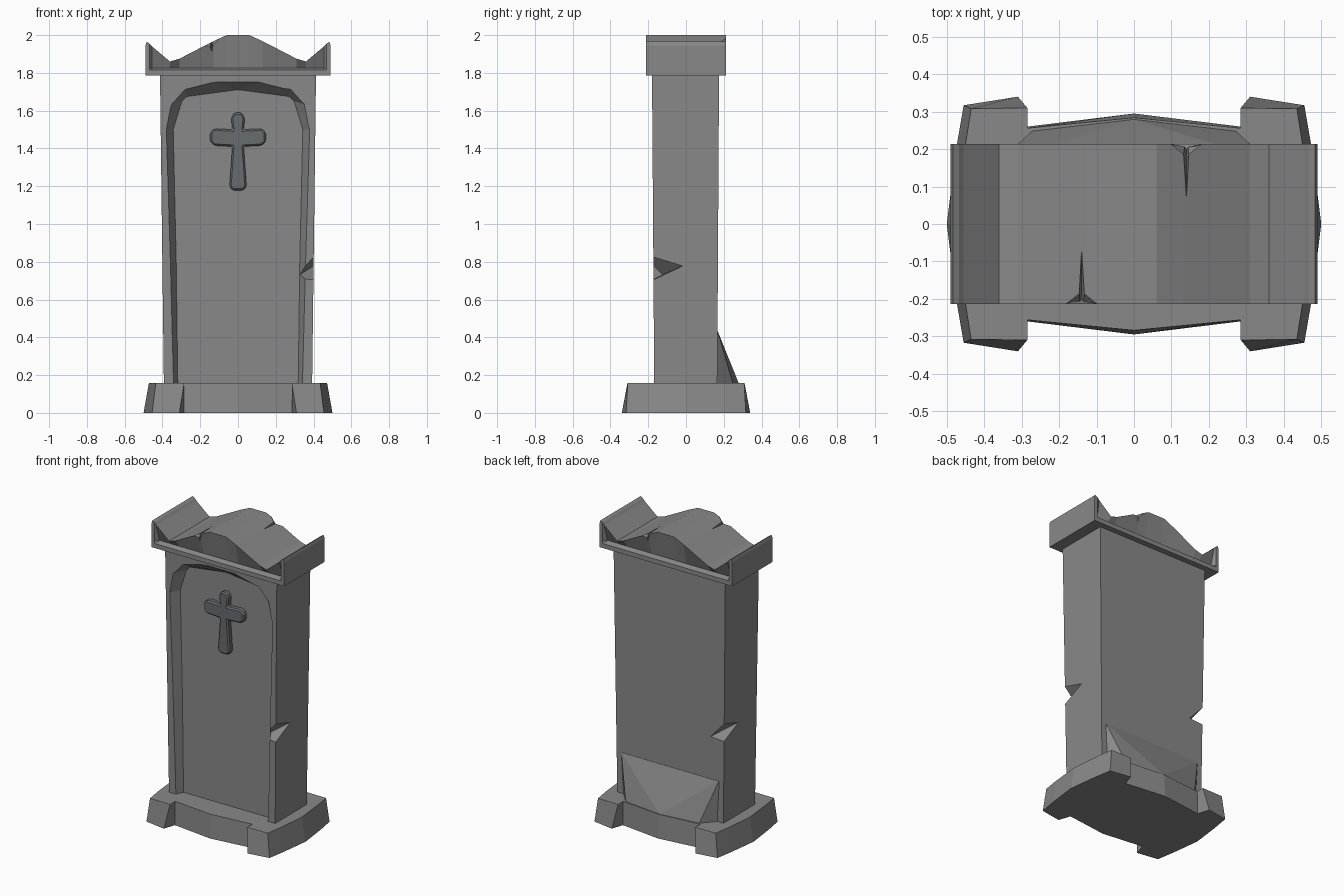
import bpy, bmesh

if "Cube" in bpy.data.objects:
    bpy.data.objects.remove(bpy.data.objects["Cube"])


def material(name, rgb):
    m = bpy.data.materials.new(name)
    m.diffuse_color = (*rgb, 1)
    m.use_nodes = True
    m.node_tree.nodes["Principled BSDF"].inputs["Base Color"].default_value = m.diffuse_color
    return m


stone = material("dark_stone", (.25, .25, .25))
iron = material("dark_metal", (.14, .15, .16))


def finish(name, bm, mat=stone):
    bmesh.ops.remove_doubles(bm, verts=bm.verts, dist=1e-5)
    bmesh.ops.recalc_face_normals(bm, faces=bm.faces)
    me = bpy.data.meshes.new(name)
    bm.to_mesh(me)
    bm.free()
    me.materials.append(mat)
    ob = bpy.data.objects.new(name, me)
    bpy.context.collection.objects.link(ob)
    return ob


def loft(name, rings, mat=stone):
    """Skin equal-length closed rings and cap both ends."""
    bm = bmesh.new()
    rows = [[bm.verts.new(p) for p in r] for r in rings]
    n = len(rows[0])
    for a, b in zip(rows, rows[1:]):
        for i in range(n):
            j = (i + 1) % n
            bm.faces.new((a[i], a[j], b[j], b[i]))
    bm.faces.new(rows[0])
    bm.faces.new(rows[-1])
    return finish(name, bm, mat)


def hull(name, pts, turn=False):
    """Convex solid; turn rotates it half way round the vertical axis."""
    bm = bmesh.new()
    for p in pts:
        bm.verts.new((-p[0], -p[1], p[2]) if turn else p)
    bmesh.ops.convex_hull(bm, input=bm.verts)
    return finish(name, bm)


def bake(ob):
    dg = bpy.context.evaluated_depsgraph_get()
    me = bpy.data.meshes.new_from_object(ob.evaluated_get(dg))
    ob.modifiers.clear()
    ob.data = me


def cut(ob, cutter):
    m = ob.modifiers.new("cut", "BOOLEAN")
    m.operation, m.solver, m.object = "DIFFERENCE", "EXACT", cutter
    bake(ob)
    bpy.data.objects.remove(cutter)


def mirror_x(half):
    """Close an open half outline across x = 0 (points on the axis are kept once)."""
    return half + [(-x, y) for x, y in reversed(half) if x > 1e-6]


# Base: plinth with four projecting corner blocks, tapering upwards
def base_ring(quarter, z):
    right = quarter + [(x, -y) for x, y in reversed(quarter) if y < -1e-6]
    return [(x, y, z) for x, y in mirror_x(right)]


loft("base", [
    base_ring([(0, -.295), (.285, -.26), (.31, -.34), (.455, -.317), (.475, -.2), (.5, 0)], 0),
    base_ring([(0, -.284), (.285, -.256), (.285, -.31), (.435, -.308), (.452, -.2), (.472, 0)], .157)])


# Body: slab that widens slightly towards the top
def rect(x, y0, y1, z):
    return [(-x, y0, z), (x, y0, z), (x, y1, z), (-x, y1, z)]


body = loft("body", [rect(.392, -.168, .165, .12), rect(.413, -.18, .175, 1.79)])

# Arched front recess with sloping walls
outer = mirror_x([(.35, .1), (.368, .8), (.387, 1.5), (.362, 1.63), (.28, 1.72), (.12, 1.76)])
inner = mirror_x([(.318, .1), (.327, .8), (.343, 1.5), (.297, 1.65), (.27, 1.675), (.0, 1.71)])
cut(body, loft("recess_cutter", [[(x, -.19, z) for x, z in outer],
                                 [(x, -.12, z) for x, z in inner[:5] + [(.01, 1.71), (-.01, 1.71)]
                                  + inner[6:]]]))

# Broken notches on two opposite corners
for turn in (False, True):
    cut(body, hull("notch_cutter", [(.425, -.2, .86), (.425, -.2, .69),
                                    (.285, -.19, .705), (.412, 0, .785)], turn))

# Sloping buttress at the foot of the back
hull("back_slope", [(-.36, .16, .43), (.36, .16, .43), (-.36, .15, .15), (.36, .15, .15),
                    (-.36, .169, .43), (.36, .169, .43),
                    (-.27, .25, .15), (.27, .25, .15), (0, .28, .155)])

# Cap: roof profile along x, with undercut pediments front and back
right_top = [(.06, 2.0), (.13, 1.968), (.31, 1.875), (.36, 1.86), (.455, 1.94)]
cols = [(-x, z, .18) for x, z in reversed(right_top)] + [(x, z, .18) for x, z in right_top]
ends = [(.468, 1.955, .213), (.484, 1.965, .213), (.49, 1.945, .213)]
cols = [(-x, z, y) for x, z, y in reversed(ends)] + cols + ends
rings = []
for x, top, inset in cols:
    side = [(.213, 1.785), (.213, 1.815), (inset, 1.827), (.213, top)]
    rings.append([(x, -y, z) for y, z in side] + [(x, y, z) for y, z in reversed(side)])
cap = loft("cap", rings)

# Chips and cracks in the roof edges
for turn in (False, True):
    cut(cap, hull("chip_cutter", [(-.215, -.23, 1.935), (-.06, -.23, 2.015),
                                  (-.14, -.17, 1.975), (-.14, -.23, 1.91)], turn))
    cut(cap, hull("crack_cutter", [(-.152, -.23, 1.98), (-.128, -.23, 1.98),
                                   (-.14, -.05, 1.97), (-.14, -.2, 1.91)], turn))

# Cross: flared outline with softened edges, set in the recess
outline = mirror_x([(.03, 1.178), (.045, 1.2), (.03, 1.41), (.125, 1.415), (.147, 1.435),
                    (.147, 1.485), (.125, 1.505), (.03, 1.5), (.036, 1.56), (.02, 1.59)])
cross = loft("cross", [[(x, -.11, z) for x, z in outline],
                       [(x, -.155, z) for x, z in outline]], iron)
bev = cross.modifiers.new("bevel", "BEVEL")
bev.width, bev.segments, bev.limit_method = .009, 1, "ANGLE"
bake(cross)
